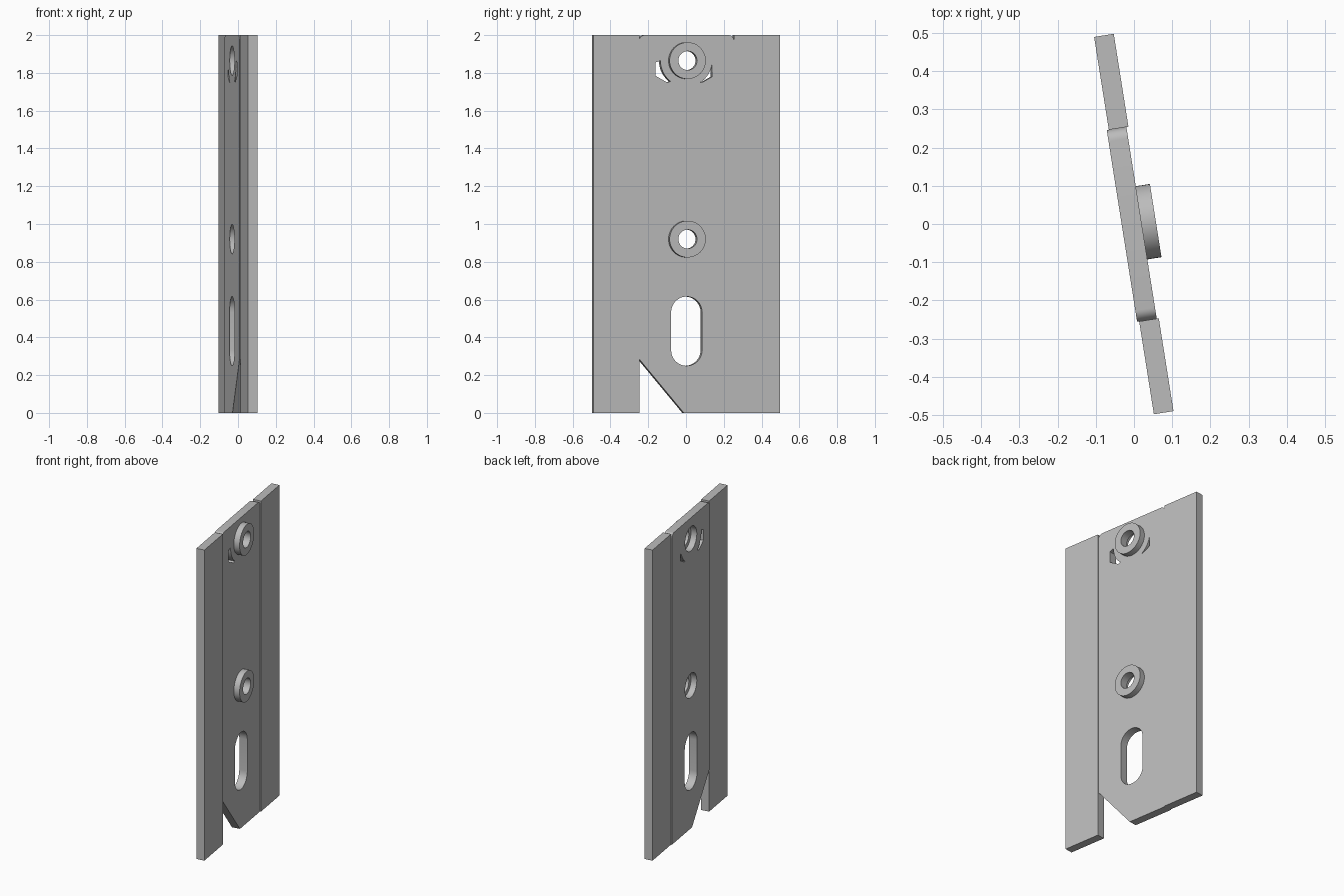
import bpy, bmesh, math
from mathutils import Matrix, Vector

if "Cube" in bpy.data.objects:
    bpy.data.objects.remove(bpy.data.objects["Cube"])

ANGLE = math.radians(9.0)
C, S = math.cos(ANGLE), math.sin(ANGLE)
# Local x runs along the plate, local y is up, local z is the plate normal
FRAME = Matrix(((-S, 0, C, 0), (C, 0, S, 0), (0, 1, 0, 0), (0, 0, 0, 1)))

steel = bpy.data.materials.new("plain grey")
steel.diffuse_color = (0.5, 0.5, 0.5, 1)
steel.use_nodes = True
steel.node_tree.nodes["Principled BSDF"].inputs["Base Color"].default_value = steel.diffuse_color


def arc(cx, cy, r, a0, a1, n=16):
    return [(cx + r * math.cos(math.radians(a0 + (a1 - a0) * i / n)),
             cy + r * math.sin(math.radians(a0 + (a1 - a0) * i / n))) for i in range(n + 1)]


def circle(cx, cy, r, n=48):
    return arc(cx, cy, r, 0, 360, n)[:-1]


def finish(name, bm):
    bmesh.ops.remove_doubles(bm, verts=bm.verts, dist=1e-5)
    bmesh.ops.recalc_face_normals(bm, faces=bm.faces)
    mesh = bpy.data.meshes.new(name)
    bm.to_mesh(mesh)
    bm.free()
    mesh.transform(FRAME)
    mesh.materials.append(steel)
    obj = bpy.data.objects.new(name, mesh)
    bpy.context.collection.objects.link(obj)
    bpy.ops.object.select_all(action='DESELECT')
    obj.select_set(True)
    bpy.context.view_layer.objects.active = obj
    bpy.ops.object.shade_smooth_by_angle(angle=math.radians(30))
    return obj


def plate(name, loops, n0, n1):
    """Extrude an outline, with holes, between two depths."""
    curve = bpy.data.curves.new(name + "_outline", 'CURVE')
    curve.dimensions = '2D'
    curve.fill_mode = 'BOTH'
    curve.extrude = (n1 - n0) / 2
    for loop in loops:
        sp = curve.splines.new('POLY')
        sp.points.add(len(loop) - 1)
        for p, (x, y) in zip(sp.points, loop):
            p.co = (x, y, 0, 1)
        sp.use_cyclic_u = True
    helper = bpy.data.objects.new(name + "_outline", curve)
    bpy.context.collection.objects.link(helper)
    deps = bpy.context.evaluated_depsgraph_get()
    mesh = bpy.data.meshes.new_from_object(helper.evaluated_get(deps))
    bpy.data.objects.remove(helper)
    bm = bmesh.new()
    bm.from_mesh(mesh)
    bmesh.ops.translate(bm, verts=bm.verts, vec=(0, 0, (n0 + n1) / 2))
    return finish(name, bm)


def boss(name, height):
    """Raised ring with a recess behind it and a hole through it."""
    profile = [(0.078, 0.006), (0.05, 0.006), (0.05, 0.0575), (0.097, 0.0575), (0.097, 0.02)]
    bm = bmesh.new()
    vs = [bm.verts.new((r, height, n)) for r, n in profile]
    es = [bm.edges.new(pair) for pair in zip(vs, vs[1:])]
    bmesh.ops.spin(bm, geom=vs + es, cent=Vector((0, height, 0)), axis=(0, 0, 1),
                   angle=math.tau, steps=48)
    return finish(name, bm)


# Side strips
for side, name in ((-1, "front_strip"), (1, "back_strip")):
    a, b = sorted((side * 0.254, side * 0.5))
    plate(name, [[(a, 0), (b, 0), (b, 2), (a, 2)]], -0.0265, 0.0255)

# Centre plate: rounded top corners, one slanted bottom corner
W, R = 0.254, 0.03
outline = [(-0.015, 0), (W, 0)] + arc(W - R, 2 - R, R, 0, 90, 8) \
    + arc(R - W, 2 - R, R, 90, 180, 8) + [(-W, 0.285)]
slot = arc(0, 0.533, 0.083, 0, 180) + arc(0, 0.332, 0.083, 180, 360)
# Small curved openings beside the upper boss
left_opening = arc(0, 1.865, 0.14, 180, 232, 10) + [(-0.105, 1.75), (-0.167, 1.785), (-0.167, 1.855)]
right_opening = arc(0, 1.865, 0.137, -58, -10, 10) + [(0.137, 1.78), (0.09, 1.753)]
heights = (0.92, 1.865)
plate("centre_plate", [outline, slot, left_opening, right_opening]
      + [circle(0, h, 0.078) for h in heights], -0.032, 0.02)

# Raised bosses
for h, name in zip(heights, ("middle_boss", "upper_boss")):
    boss(name, h)
